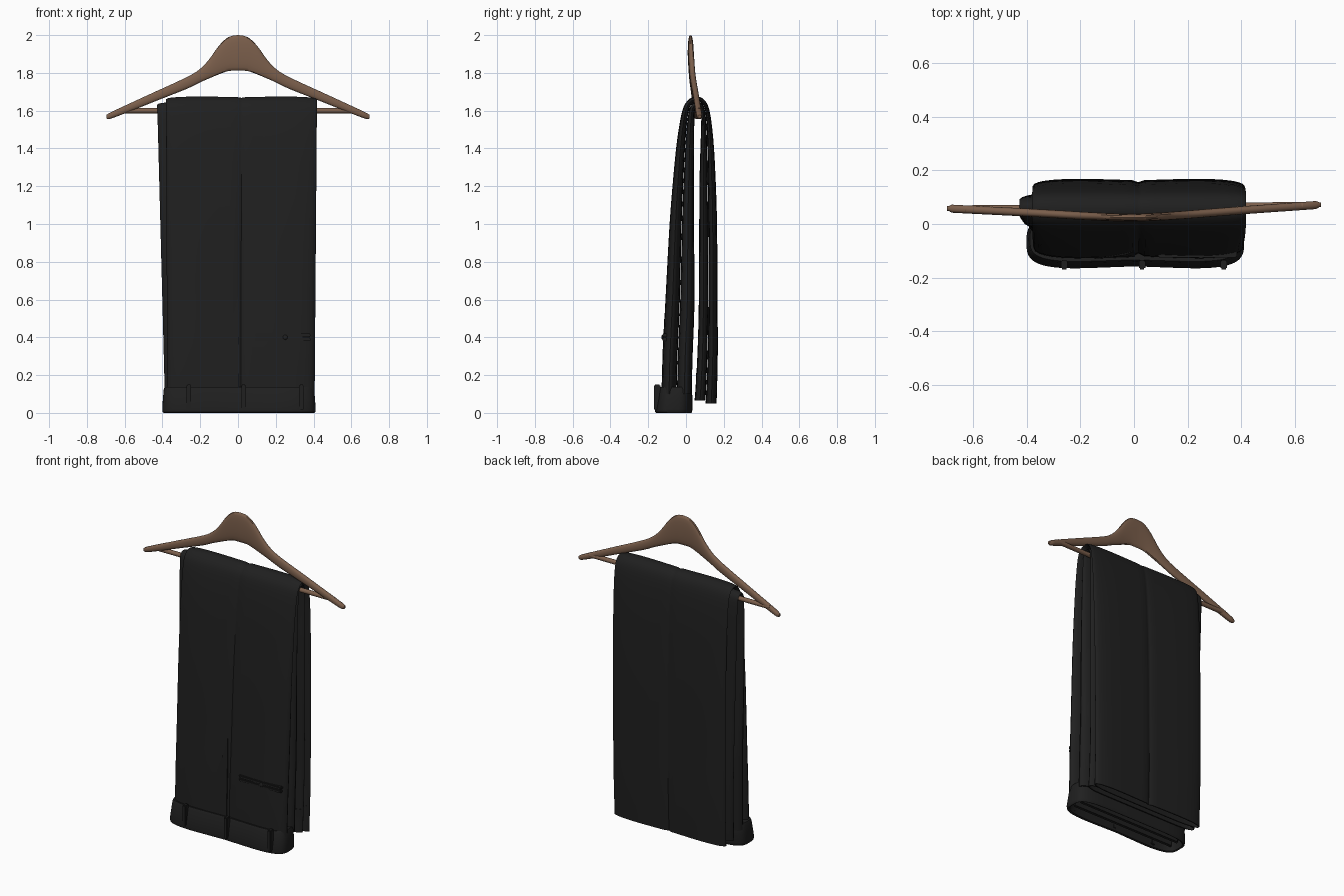
import bpy, bmesh, math

if "Cube" in bpy.data.objects:
    bpy.data.objects.remove(bpy.data.objects["Cube"])


def material(name, rgb):
    m = bpy.data.materials.new(name)
    m.diffuse_color = (*rgb, 1)
    m.use_nodes = True
    m.node_tree.nodes["Principled BSDF"].inputs["Base Color"].default_value = m.diffuse_color
    return m


CLOTH = material("black cloth", (0.014, 0.014, 0.014))
WOOD = material("brown wood", (0.20, 0.115, 0.072))


def finish(name, bm, mat, angle=40):
    bmesh.ops.recalc_face_normals(bm, faces=bm.faces)
    me = bpy.data.meshes.new(name)
    bm.to_mesh(me)
    bm.free()
    ob = bpy.data.objects.new(name, me)
    bpy.context.collection.objects.link(ob)
    me.materials.append(mat)
    bpy.ops.object.select_all(action='DESELECT')
    ob.select_set(True)
    bpy.context.view_layer.objects.active = ob
    bpy.ops.object.shade_smooth_by_angle(angle=math.radians(angle))
    return ob


def loft(name, rings, mat, angle=40):
    bm = bmesh.new()
    vs = [[bm.verts.new(p) for p in r] for r in rings]
    n = len(vs[0])
    for a, b in zip(vs, vs[1:]):
        for i in range(n):
            bm.faces.new((a[i], a[(i + 1) % n], b[(i + 1) % n], b[i]))
    bm.faces.new(vs[0])
    bm.faces.new(vs[-1])
    return finish(name, bm, mat, angle)


def smooth_path(pts, steps=4):
    """Catmull-Rom curve through the points."""
    p = [pts[0]] + pts + [pts[-1]]
    out = []
    for k in range(1, len(p) - 2):
        for j in range(steps):
            t = j / steps
            out.append(tuple(0.5 * (2 * b + (c - a) * t + (2 * a - 5 * b + 4 * c - d) * t * t
                                    + (3 * b - a - 3 * c + d) * t ** 3)
                             for a, b, c, d in zip(*p[k - 1:k + 3])))
    return out + [pts[-1]]


def box(name, x0, x1, z0, z1, y0, y1, mat, bevel=0.004):
    bm = bmesh.new()
    bmesh.ops.create_cube(bm, size=1)
    for v in bm.verts:
        v.co = ((x0 + x1) / 2 + v.co.x * (x1 - x0), (y0 + y1) / 2 + v.co.y * (y1 - y0),
                (z0 + z1) / 2 + v.co.z * (z1 - z0))
    bmesh.ops.bevel(bm, geom=bm.edges[:], offset=bevel, segments=2, affect='EDGES')
    return finish(name, bm, mat)


# Wooden hanger: oval sections (x, top, bottom, y) along the right arm, mirrored to the left
arm = [(0, 2.0, 1.812, .024), (.05, 1.99, 1.81, .025), (.1, 1.945, 1.793, .027),
       (.15, 1.875, 1.772, .03), (.2, 1.822, 1.75, .033), (.27, 1.778, 1.716, .038),
       (.45, 1.695, 1.645, .05), (.6, 1.626, 1.585, .059), (.68, 1.588, 1.556, .064),
       (.697, 1.577, 1.56, .065)]
arm = smooth_path(arm, 3)
full = [(-x, t, b, y) for x, t, b, y in reversed(arm[1:])] + arm
rings = []
for x, t, b, y in full:
    ring = []
    for i in range(20):
        a = math.tau * i / 20
        c, s = math.cos(a), math.sin(a)
        depth = 0.015 if abs(x) < .69 else 0.009
        ring.append((x, y + .01 * x + depth * math.copysign(abs(c) ** .7, c),
                     (t + b) / 2 + (t - b) / 2 * s))
    rings.append(ring)
loft("hanger", rings, WOOD)

# Trouser bar
loft("hanger_bar", [[(x, .062 + .01 * x + .014 * math.cos(math.tau * i / 16),
                      1.6 + .014 * math.sin(math.tau * i / 16)) for i in range(16)]
                    for x in (-.63, .63)], WOOD)

# Outer and inner boundary of the folded trousers (y, z), front bottom to back bottom
OUT = [(-.13, .1), (-.125, .3), (-.11, .6), (-.088, 1.0), (-.068, 1.25), (-.047, 1.45),
       (-.02, 1.6), (.01, 1.655), (.05, 1.675), (.095, 1.66), (.125, 1.6), (.145, 1.45),
       (.157, 1.25), (.165, 1.0), (.168, .6), (.169, .3), (.163, .05)]
INN = [(.03, .1), (.035, .3), (.045, .6), (.042, 1.0), (.042, 1.25), (.043, 1.45),
       (.045, 1.58), (.05, 1.61), (.06, 1.617), (.075, 1.61), (.081, 1.58), (.078, 1.45),
       (.072, 1.25), (.07, 1.0), (.068, .6), (.06, .3), (.045, .05)]
PATH = smooth_path([o + i for o, i in zip(OUT, INN)])
US = [0, .02, .06, .15, .3, .45, .6, .72, .82, .9, .95, .985, 1]
US = [-u for u in reversed(US[1:])] + US


def leg(name, f0, f1, left, right, power, hem_lift):
    """Flattened leg tube filling fraction f0..f1 between the boundaries."""
    def ring(st, shrink=1.0, lift=0.0):
        oy, oz, iy, iz = st
        k = min(1, oz / 1.65)
        lx, rx = left[0] + (left[1] - left[0]) * k, right[0] + (right[1] - right[0]) * k
        pts = []
        for side in (1, -1):
            for u in (US if side > 0 else US[-2:0:-1]):
                h = (1 - abs(u) ** power) ** .5 * shrink
                if side > 0:      # pressed crease down the middle of the outside
                    h *= 1 - .2 * math.exp(-(u / .35) ** 2) - .3 * math.exp(-(u / .03) ** 2)
                f = (f0 + f1) / 2 + side * h * (f1 - f0) / 2
                x = (lx + rx) / 2 + u * (rx - lx) / 2 * (1 - (1 - shrink) * .04)
                pts.append((x, iy + (oy - iy) * f, iz + (oz - iz) * f + lift))
        return pts
    rings = [ring(s) for s in PATH[:-1]]
    end = PATH[-1]
    rings += [ring(end, 1, hem_lift), ring(end, .75, hem_lift), ring(end, .7, .16)]
    return loft(name, rings, CLOTH)


leg("outer_leg", .5, 1.0, (-.375, -.38), (.405, .418), 6, 0)
leg("inner_leg", 0.0, .49, (-.385, -.428), (.4, .405), 10, .015)


def front_y(z):
    for (y0, z0), (y1, z1) in zip(OUT, OUT[1:]):
        if z0 <= z <= z1:
            return y0 + (y1 - y0) * (z - z0) / (z1 - z0)
    return OUT[0][0]


# Waistband: flattened open loop with a hollow underside
def band_ring(z, y0, y1, hw):
    pts = []
    for i in range(64):
        a = math.tau * i / 64
        c, s = math.cos(a), math.sin(a)
        u = math.copysign(abs(c) ** .35, c)
        v = math.copysign(abs(s) ** .6, s)
        if v < 0:
            v *= 1 - .1 * math.exp(-(u / .4) ** 2)
        pts.append((.005 + hw * u, (y0 + y1) / 2 + v * (y1 - y0) / 2, z))
    return pts


loft("waistband", [band_ring(.135, -.125, .02, .38), band_ring(.137, -.142, .028, .393),
                   band_ring(.125, -.148, .032, .398), band_ring(.07, -.158, .034, .403),
                   band_ring(.02, -.168, .034, .406), band_ring(.004, -.166, .032, .404),
                   band_ring(0, -.16, .028, .4), band_ring(.004, -.15, .02, .392),
                   band_ring(.09, -.13, .01, .38)], CLOTH)

# Folded inner lining seen from below
for n, y in enumerate((-.095, -.04)):
    box(f"waist_lining_{n + 1}", -.36, .37, .015, .12, y - .008, y + .008, CLOTH, .006)

# Belt loops
for n, x in enumerate((-.26, .03, .335)):
    box(f"belt_loop_{n + 1}", x - .012, x + .012, .015, .15, -.169, -.135, CLOTH)

# Back pocket: two welts and a button
y = front_y(.4)
box("pocket_upper_welt", .09, .385, .402, .42, y - .005, y + .03, CLOTH)
box("pocket_lower_welt", .09, .385, .38, .399, y - .005, y + .03, CLOTH)
bm = bmesh.new()
bmesh.ops.create_uvsphere(bm, u_segments=12, v_segments=8, radius=.013)
for v in bm.verts:
    v.co = (v.co.x + .25, v.co.y * .4 + y - .005, v.co.z + .4)
finish("pocket_button", bm, CLOTH)

# Slanted seat fold beside the centre seam
bm = bmesh.new()
outline = [(-.15, .13), (-.09, .32), (-.03, .5), (0, .62), (.004, .4), (.004, .13)]
front = [bm.verts.new((x, front_y(z) + (.0 if x < -.01 else .006), z)) for x, z in outline]
back = [bm.verts.new((x, front_y(z) + .03, z)) for x, z in outline]
bm.faces.new(front)
bm.faces.new(back)
for i in range(len(outline)):
    j = (i + 1) % len(outline)
    bm.faces.new((front[i], front[j], back[j], back[i]))
finish("seat_fold", bm, CLOTH)
